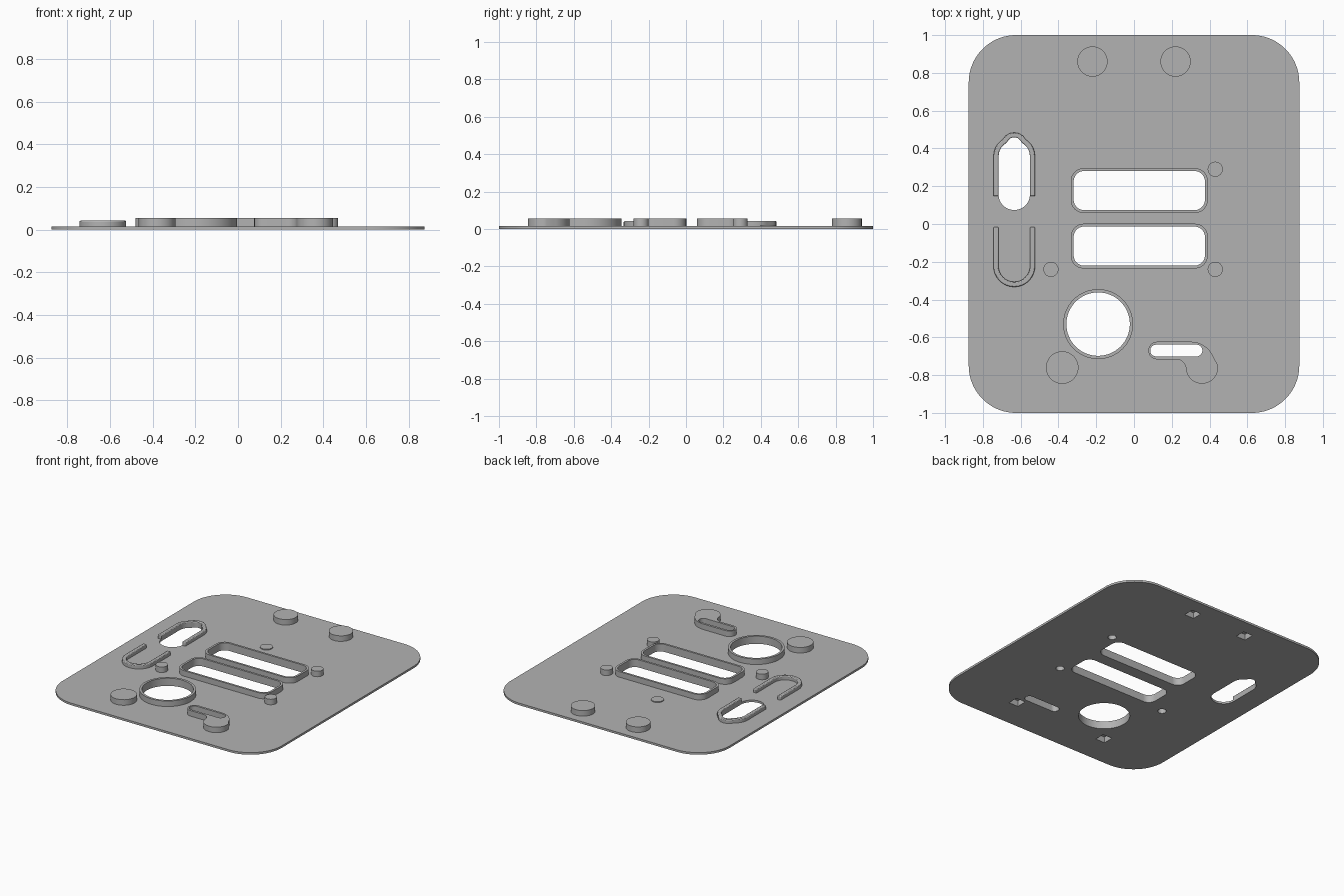
import bpy, bmesh
from math import cos, sin, pi, radians
from mathutils import Vector

cube = bpy.data.objects.get("Cube")
if cube:
    bpy.data.objects.remove(cube)

grey = bpy.data.materials.new("matte grey")
grey.use_nodes = True
colour = (0.45, 0.45, 0.45, 1)
grey.diffuse_color = colour
grey.node_tree.nodes["Principled BSDF"].inputs["Base Color"].default_value = colour

BASE, LOW, HIGH, POCKET = 0.015, 0.042, 0.055, 0.042


# Outline helpers
def arc(cx, cy, r, a0, a1, n=12):
    return [(cx + r * cos(radians(a0 + (a1 - a0) * i / n)),
             cy + r * sin(radians(a0 + (a1 - a0) * i / n))) for i in range(n + 1)]


def circle(cx, cy, r, n=48):
    return arc(cx, cy, r, 0, 360, n)[:-1]


def rounded(cx, cy, w, h, r, n=12):
    pts = []
    for k, (sx, sy) in enumerate([(1, 1), (-1, 1), (-1, -1), (1, -1)]):
        pts += arc(cx + sx * (w / 2 - r), cy + sy * (h / 2 - r), r, 90 * k, 90 * k + 90, n)
    return pts


def square(cx, cy, s=0.075):
    h = s / 2
    return [(cx - h, cy - h), (cx + h, cy - h), (cx + h, cy + h), (cx - h, cy + h)]


def shift(pts, cx):
    return [(x + cx, y) for x, y in pts]


def mirrored(half):
    """Path from the right foot to the centre, continued to the left foot."""
    return half + [(-x, y) for x, y in reversed(half[:-1])]


def prism(name, outer, z0, z1, holes=(), blind=(), bevel=0):
    """Extruded outline with through holes and blind pockets from below."""
    bm = bmesh.new()

    def ring(pts, z):
        vs = [bm.verts.new((x, y, z)) for x, y in pts]
        return vs, [bm.edges.new((vs[i - 1], vs[i])) for i in range(len(vs))]

    bottom, top = [], []
    for pts, kind in [(outer, 0)] + [(h, 0) for h in holes] + [(b, 1) for b in blind]:
        low, low_edges = ring(pts, z0)
        high, high_edges = ring(pts, POCKET if kind else z1)
        bottom += low_edges
        for i in range(len(pts)):
            bm.faces.new((low[i - 1], low[i], high[i], high[i - 1]))
        if kind:
            bm.faces.new(high)
        else:
            top += high_edges
    for edges in (bottom, top):
        bmesh.ops.triangle_fill(bm, use_beauty=True, edges=edges, normal=Vector((0, 0, 1)))
    bmesh.ops.dissolve_limit(bm, angle_limit=0.001, verts=[],
                             edges=[e for e in bm.edges if len(e.link_faces) == 2])
    bmesh.ops.recalc_face_normals(bm, faces=bm.faces)
    mesh = bpy.data.meshes.new(name)
    bm.to_mesh(mesh)
    bm.free()
    mesh.materials.append(grey)
    ob = bpy.data.objects.new(name, mesh)
    bpy.context.collection.objects.link(ob)
    if bevel:
        mod = ob.modifiers.new("soft edge", "BEVEL")
        mod.width, mod.segments, mod.limit_method = bevel, 2, "ANGLE"
        mod.angle_limit = radians(50)
    bpy.ops.object.select_all(action="DESELECT")
    bpy.context.view_layer.objects.active = ob
    ob.select_set(True)
    bpy.ops.object.shade_smooth_by_angle(angle=radians(30))
    return ob


# Shared outlines
windows = [(0.028, 0.177, 0.725, 0.237), (0.028, -0.117, 0.725, 0.237)]
window_holes = [rounded(x, y, w - 0.03, h - 0.03, 0.055) for x, y, w, h in windows]
port_hole = circle(-0.19, -0.53, 0.168, 64)
slot_hole = rounded(0.224, -0.67, 0.276, 0.062, 0.0309)
bosses = [(-0.22, 0.86, 0.08), (0.22, 0.86, 0.08), (-0.38, -0.76, 0.086)]
lobe = (0.36, -0.76)
pegs = [(0.43, 0.29), (0.43, -0.24), (-0.44, -0.24)]
RAIL_X = -0.634

# Keyhole opening: round foot, shoulders narrowing to a small nub
inner_half = [(0.083, 0.148), (0.083, 0.36), (0.079, 0.383), (0.07, 0.403), (0.055, 0.419),
              (0.04, 0.43), (0.032, 0.443), (0.018, 0.455), (0, 0.459)]
outer_half = [(0.11, 0.148), (0.11, 0.36), (0.106, 0.387), (0.097, 0.411), (0.08, 0.432),
              (0.06, 0.449), (0.047, 0.466), (0.025, 0.48), (0, 0.484)]
keyhole = shift(mirrored(inner_half) + arc(0, 0.157, 0.083, 180, 360, 24), RAIL_X)

# Base plate
prism("base_plate", rounded(0, 0, 1.75, 2, 0.25, 20), 0, BASE,
      window_holes + [port_hole, slot_hole, keyhole]
      + [square(x, y) for x, y, r in bosses] + [square(*lobe)]
      + [circle(x, y, 0.028, 24) for x, y in pegs])

# Raised window frames and port ring
for i, (x, y, w, h) in enumerate(windows):
    prism(f"window_frame_{i + 1}", rounded(x, y, w, h, 0.068), BASE, HIGH, [window_holes[i]])
prism("port_ring", circle(-0.19, -0.53, 0.185, 64), BASE, HIGH, [port_hole])

# Round bosses and pegs, hollow from below
for i, (x, y, r) in enumerate(bosses):
    prism(f"boss_{i + 1}", circle(x, y, r), BASE, HIGH, blind=[square(x, y)])
for i, (x, y) in enumerate(pegs):
    prism(f"peg_{i + 1}", circle(x, y, 0.04, 32), BASE, HIGH, blind=[circle(x, y, 0.028, 24)])

# Slot housing that flows into a round lobe
housing = (arc(0.123, -0.67, 0.047, 270, 90) + arc(0.30, -0.753, 0.13, 90, 20)
           + arc(*lobe, 0.085, 10, -180, 24) + arc(0.225, -0.767, 0.05, 10, 90, 8))
prism("slot_housing", housing, BASE, HIGH, [slot_hole], [square(*lobe)])

# Low guide rails around the keyhole and below it
prism("keyhole_rail", shift(mirrored(outer_half) + mirrored(inner_half)[::-1], RAIL_X),
      BASE - 0.006, LOW, bevel=0.005)
u_rail = ([(0.11, -0.016)] + arc(0, -0.223, 0.11, 0, -180, 28) + [(-0.11, -0.016), (-0.083, -0.016)]
          + arc(0, -0.223, 0.083, -180, 0, 28) + [(0.083, -0.016)])
prism("u_rail", shift(u_rail, RAIL_X), BASE - 0.006, LOW, bevel=0.005)

# Thin raised button
prism("flat_button", circle(-0.08, 0.44, 0.042, 32), BASE, BASE + 0.006)
